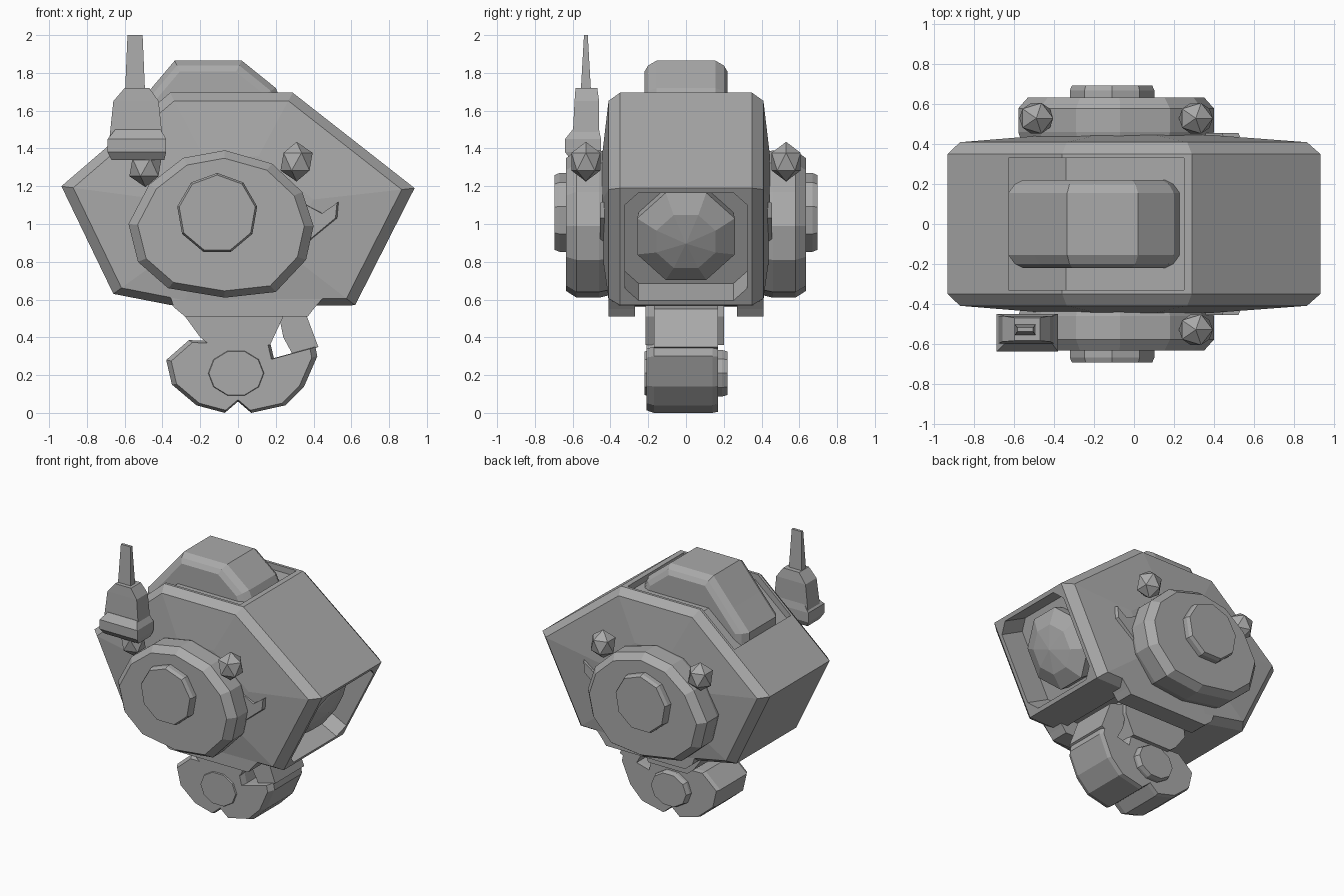
import bpy, bmesh, math
from mathutils import Vector

if "Cube" in bpy.data.objects:
    bpy.data.objects.remove(bpy.data.objects["Cube"])

grey = bpy.data.materials.new("plain_grey")
grey.diffuse_color = (0.4, 0.4, 0.4, 1)
grey.use_nodes = True
grey.node_tree.nodes["Principled BSDF"].inputs["Base Color"].default_value = grey.diffuse_color


def finish(name, bm):
    bmesh.ops.recalc_face_normals(bm, faces=bm.faces[:])
    mesh = bpy.data.meshes.new(name)
    bm.to_mesh(mesh)
    bm.free()
    mesh.materials.append(grey)
    ob = bpy.data.objects.new(name, mesh)
    bpy.context.collection.objects.link(ob)
    return ob


def slab_mesh(profile, rings, centre):
    """Loft an x-z profile along y; each ring is (y, scale about centre)."""
    bm = bmesh.new()
    cx, cz = centre
    loops = [[bm.verts.new((cx + (x - cx) * s, y, cz + (z - cz) * s)) for x, z in profile]
             for y, s in rings]
    n = len(profile)
    for a, b in zip(loops, loops[1:]):
        for i in range(n):
            j = (i + 1) % n
            bm.faces.new((a[i], a[j], b[j], b[i]))
    bm.faces.new(loops[0])
    bm.faces.new(loops[-1])
    bmesh.ops.recalc_face_normals(bm, faces=bm.faces[:])
    return bm


def slab(name, profile, rings, centre=(0, 0)):
    return finish(name, slab_mesh(profile, rings, centre))


def oval(cx, cz, rx, rz, n, turn=0.0):
    return [(cx + rx * math.cos(turn + math.tau * i / n),
             cz + rz * math.sin(turn + math.tau * i / n)) for i in range(n)]


def tower(name, sections):
    """Stack of rectangles (z, x0, x1, y0, y1)."""
    bm = bmesh.new()
    loops = [[bm.verts.new(p) for p in ((x0, y0, z), (x1, y0, z), (x1, y1, z), (x0, y1, z))]
             for z, x0, x1, y0, y1 in sections]
    for a, b in zip(loops, loops[1:]):
        for i in range(4):
            j = (i + 1) % 4
            bm.faces.new((a[i], a[j], b[j], b[i]))
    bm.faces.new(loops[0])
    bm.faces.new(loops[-1])
    return finish(name, bm)


# Main head shell with chamfered cheeks
shell_profile = [(-0.935, 1.2), (-0.66, 0.63), (-0.3, 0.56), (0.62, 0.57),
                 (0.935, 1.19), (0.29, 1.695), (-0.36, 1.695)]
bm = slab_mesh(shell_profile, [(-0.445, 0.45), (-0.41, 0.93), (-0.35, 1),
                               (0.35, 1), (0.41, 0.93), (0.445, 0.45)], (-0.04, 1.08))
# Recessed lens opening in the lower right face, with clipped corners
axis = Vector((0.62, 0, -0.315)).normalized()
opening = max((f for f in bm.faces if f.normal.dot(axis) > 0.98), key=lambda f: f.calc_area())
face_mid = opening.calc_center_median()
bmesh.ops.inset_region(bm, faces=[opening], thickness=0.04, depth=0)
bmesh.ops.bevel(bm, geom=opening.verts[:], offset=0.07, segments=1, affect='VERTICES')
opening = min(bm.faces, key=lambda f: (f.calc_center_median() - face_mid).length)
inner = bmesh.ops.extrude_discrete_faces(bm, faces=[opening])["faces"][0]
bmesh.ops.translate(bm, verts=inner.verts[:], vec=axis * -0.2)
shell = finish("head_shell", bm)


# Channel across the crown and tray in the underside
def cut_shell(name, profile, half):
    cutter = slab(name + "_cutter", profile, [(-half, 1), (half, 1)])
    cutter.hide_render = True
    cutter.hide_viewport = True
    cut = shell.modifiers.new(name, 'BOOLEAN')
    cut.operation = 'DIFFERENCE'
    cut.solver = 'EXACT'
    cut.object = cutter


cut_shell("crown_channel", [(-0.63, 1.405), (-0.34, 1.65), (0.25, 1.65),
                            (0.25, 1.95), (-0.63, 1.95)], 0.33)
cut_shell("under_tray", [(-0.27, 0.4), (0.36, 0.4), (0.36, 0.62), (-0.27, 0.62)], 0.27)

# Crown ridge
slab("crown_ridge",
     [(-0.63, 1.4), (-0.63, 1.52), (-0.5, 1.67), (-0.335, 1.865), (0.02, 1.865),
      (0.2, 1.72), (0.25, 1.6)],
     [(-0.22, 0.84), (-0.2, 0.93), (-0.155, 1), (0.155, 1), (0.2, 0.93), (0.22, 0.84)],
     (-0.17, 1.5))

# Lens dome
bm = bmesh.new()
side = Vector((0, 1, 0))
up = axis.cross(side)
loops = []
for r, d in ((0.27, -0.2), (0.28, -0.12), (0.17, -0.06)):
    loops.append([bm.verts.new(face_mid + axis * d + side * r * math.cos(a) + up * r * math.sin(a))
                  for a in (math.tau * (i + 0.5) / 8 for i in range(8))])
tip = bm.verts.new(face_mid - axis * 0.035)
for i in range(8):
    j = (i + 1) % 8
    for a, b in zip(loops, loops[1:]):
        bm.faces.new((a[i], a[j], b[j], b[i]))
    bm.faces.new((loops[-1][i], loops[-1][j], tip))
bm.faces.new(loops[0])
finish("lens_dome", bm)

# Ear discs, hubs, bolts, cheek wedges and skids on both sides
ear = [(-0.07, 1.39), (-0.29, 1.35), (-0.47, 1.21), (-0.58, 1.0), (-0.53, 0.8), (-0.37, 0.66),
       (-0.07, 0.61), (0.2, 0.64), (0.36, 0.81), (0.40, 0.99), (0.34, 1.17), (0.18, 1.32)]
for s, label in ((-1, "front"), (1, "back")):
    slab(label + "_ear_disc", ear,
         [(s * 0.40, 0.96), (s * 0.46, 1), (s * 0.58, 1), (s * 0.635, 0.9)], (-0.09, 0.97))
    slab(label + "_ear_hub", oval(-0.11, 1.055, 0.215, 0.215, 9, math.pi / 2),
         [(s * 0.6, 1), (s * 0.67, 1), (s * 0.695, 0.95)], (-0.11, 1.055))
    for x, z, side_name in ((0.31, 1.33, "right"), (-0.49, 1.3, "left")):
        bm = bmesh.new()
        bmesh.ops.create_icosphere(bm, subdivisions=1, radius=0.1)
        bolt = finish(f"{label}_{side_name}_bolt", bm)
        bolt.location = (x, s * 0.53, z)
        bolt.scale = (0.95, 0.9, 1.05)
    slab(label + "_cheek_wedge", [(0.3, 1.14), (0.45, 1.06), (0.55, 1.13), (0.54, 1.03), (0.36, 0.88)],
         [(s * 0.39, 1), (s * 0.455, 0.8)], (0.42, 1.04))
    slab(label + "_skid", [(-0.36, 0.62), (-0.34, 0.56), (-0.28, 0.51), (0.37, 0.51),
                           (0.4, 0.55), (0.46, 0.62)],
         [(s * 0.27, 1), (s * 0.41, 1)])

# Antenna box and rod
tower("antenna_clamp", [(1.34, -0.67, -0.39, -0.61, -0.47), (1.38, -0.69, -0.38, -0.64, -0.45),
                        (1.45, -0.69, -0.38, -0.64, -0.45), (1.5, -0.65, -0.41, -0.6, -0.46)])
tower("antenna_box", [(1.46, -0.68, -0.4, -0.6, -0.46), (1.65, -0.66, -0.42, -0.59, -0.46),
                      (1.72, -0.6, -0.47, -0.585, -0.47)])
tower("antenna_rod", [(1.65, -0.6, -0.49, -0.56, -0.5), (2.0, -0.585, -0.505, -0.54, -0.52)])

# Neck and rear strut
slab("neck", [(-0.26, 0.65), (-0.28, 0.51), (-0.2, 0.40), (-0.15, 0.36), (0.17, 0.36),
              (0.24, 0.51), (0.24, 0.65)],
     [(-0.215, 1), (0.2, 1)])
slab("neck_strut", [(0.2, 0.6), (0.35, 0.55), (0.425, 0.35), (0.3, 0.29), (0.24, 0.4)],
     [(-0.17, 1), (0.17, 1)])

# Jaw with notched underside
slab("jaw", [(-0.38, 0.28), (-0.26, 0.385), (0.17, 0.375), (0.19, 0.29), (0.41, 0.35),
             (0.42, 0.3), (0.35, 0.14), (0.25, 0.04), (0.07, 0.0), (0.0, 0.06),
             (-0.07, 0.0), (-0.22, 0.04), (-0.35, 0.15)],
     [(-0.21, 0.93), (-0.17, 1), (0.14, 1), (0.17, 0.97)], (0, 0.2))
slab("jaw_hub", oval(-0.01, 0.21, 0.155, 0.13, 10),
     [(-0.22, 0.93), (-0.19, 1), (0.19, 1), (0.22, 0.93)], (-0.01, 0.21))
